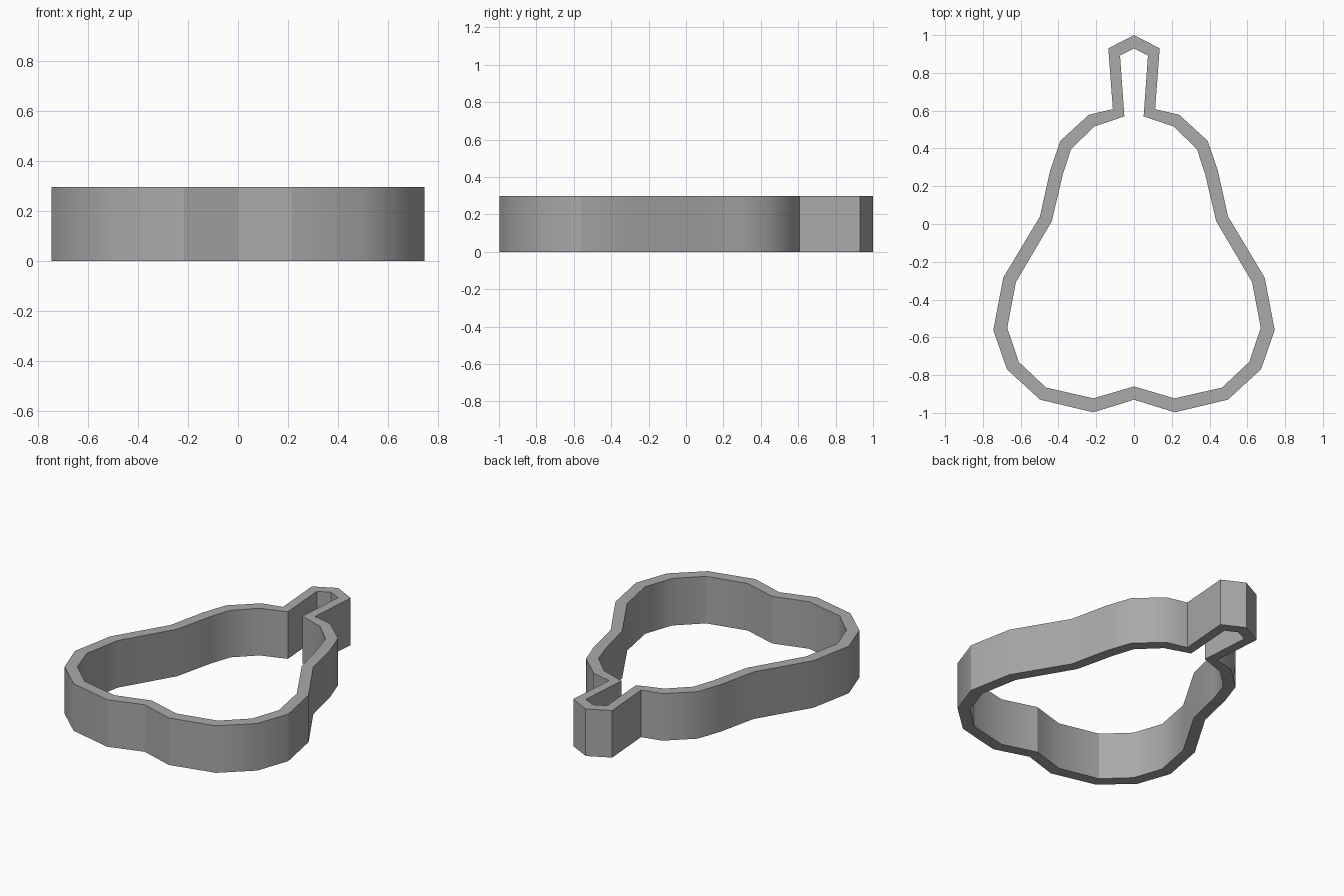
import bpy, bmesh, math

if "Cube" in bpy.data.objects:
    bpy.data.objects.remove(bpy.data.objects["Cube"])

HEIGHT = 0.297

# Right half of the pear outline, stem tip to base notch: (outer), (inner)
OUTER = [(0, 1.0), (0.136, 0.93), (0.112, 0.608), (0.24, 0.578), (0.39, 0.44),
         (0.444, 0.283), (0.498, 0.04), (0.692, -0.284), (0.745, -0.562),
         (0.672, -0.77), (0.497, -0.93), (0.215, -0.997), (0, -0.93)]
INNER = [(0, 0.929), (0.074, 0.892), (0.051, 0.57), (0.21, 0.516), (0.333, 0.397),
         (0.377, 0.262), (0.435, 0.015), (0.625, -0.307), (0.671, -0.55),
         (0.61, -0.73), (0.466, -0.866), (0.215, -0.923), (0, -0.86)]


def mirrored(half):
    """Close a half outline by mirroring it across x = 0."""
    return half + [(-x, y) for x, y in reversed(half[1:-1])]


def make_ring(name, outer, inner, height, material):
    """Wall of constant height between two matching closed outlines."""
    bm = bmesh.new()
    loops = [[bm.verts.new((x, y, z)) for x, y in outline]
             for outline, z in ((outer, 0), (outer, height), (inner, height), (inner, 0))]
    n = len(outer)
    for k in range(4):
        a, b = loops[k], loops[(k + 1) % 4]
        for i in range(n):
            j = (i + 1) % n
            bm.faces.new((a[i], a[j], b[j], b[i]))
    bmesh.ops.recalc_face_normals(bm, faces=bm.faces)
    mesh = bpy.data.meshes.new(name)
    bm.to_mesh(mesh)
    bm.free()
    mesh.materials.append(material)
    obj = bpy.data.objects.new(name, mesh)
    bpy.context.collection.objects.link(obj)
    return obj


grey = bpy.data.materials.new("grey")
grey.diffuse_color = (0.4, 0.4, 0.4, 1)
grey.use_nodes = True
grey.node_tree.nodes["Principled BSDF"].inputs["Base Color"].default_value = grey.diffuse_color

# Pear-shaped cutter wall
wall = make_ring("pear_cutter_wall", mirrored(OUTER), mirrored(INNER), HEIGHT, grey)
bpy.context.view_layer.objects.active = wall
wall.select_set(True)
bpy.ops.object.shade_smooth_by_angle(angle=math.radians(30))
